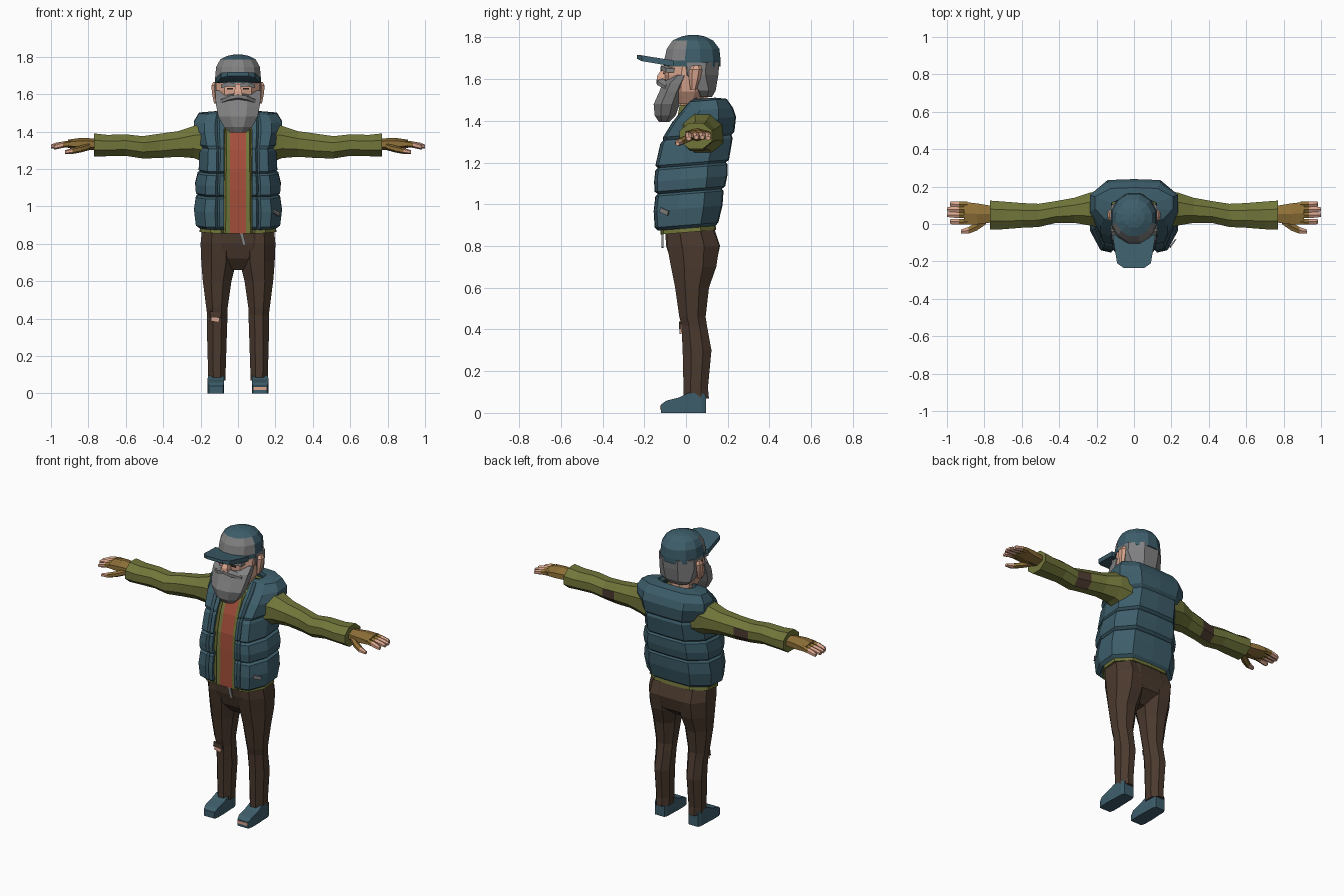
import bpy, bmesh, math
from mathutils import Matrix


def colour(name, r, g, b):
    m = bpy.data.materials.new(name)
    m.diffuse_color = (r, g, b, 1)
    return m


TEAL = colour("teal", 0.047, 0.112, 0.147)
OLIVE = colour("olive", 0.165, 0.18, 0.042)
BROWN = colour("dark_brown", 0.07, 0.042, 0.028)
RED = colour("brick_red", 0.37, 0.075, 0.042)
GREY = colour("grey", 0.22, 0.22, 0.225)
SKIN = colour("skin", 0.70, 0.38, 0.27)
MUSTARD = colour("mustard", 0.28, 0.165, 0.04)


def finish(name, bm, mats, rule=None, side=1):
    """Turn a bmesh into an object; rule(centre, normal) picks the material."""
    if side < 0:
        bmesh.ops.scale(bm, vec=(-1, 1, 1), verts=bm.verts)
    bmesh.ops.recalc_face_normals(bm, faces=bm.faces)
    bm.normal_update()
    if rule:
        for f in bm.faces:
            c, nrm = f.calc_center_median(), f.normal.copy()
            c.x *= side
            nrm.x *= side
            f.material_index = rule(c, nrm)
    me = bpy.data.meshes.new(name)
    bm.to_mesh(me)
    bm.free()
    for m in mats:
        me.materials.append(m)
    ob = bpy.data.objects.new(name, me)
    bpy.context.scene.collection.objects.link(ob)
    return ob


def bridge(bm, rings, closed=True):
    n = len(rings[0])
    for a, b in zip(rings, rings[1:]):
        for i in range(n if closed else n - 1):
            j = (i + 1) % n
            bm.faces.new((a[i], a[j], b[j], b[i]))
    if closed:
        bm.faces.new(rings[0])
        bm.faces.new(rings[-1])


def loft(name, axis, secs, mats, n=8, rule=None, side=1):
    """Skin n-sided sections (t, a0, a1, b0, b1) along an axis."""
    ang = [2 * math.pi * (i + 0.5) / n for i in range(n)]
    mc = max(math.cos(a) for a in ang)
    ms = max(math.sin(a) for a in ang)
    bm = bmesh.new()
    rings = []
    for t, a0, a1, b0, b1 in secs:
        ring = []
        for a in ang:
            p = [(a0 + a1) / 2 + (a1 - a0) / 2 * math.cos(a) / mc,
                 (b0 + b1) / 2 + (b1 - b0) / 2 * math.sin(a) / ms]
            p.insert(axis, t)
            ring.append(bm.verts.new(p))
        rings.append(ring)
    bridge(bm, rings)
    return finish(name, bm, mats, rule, side)


def sym(secs):
    """Sections (z, half width, y0, y1) centred on x = 0."""
    return [(z, -w, w, y0, y1) for z, w, y0, y1 in secs]


def torso(name, secs, ox, closed, mats, rule=None):
    """Garment body from (z, half width, front y, back y), split at x = ox."""
    bm = bmesh.new()
    rings = []
    for z, w, yf, yb in secs:
        k, d = w - ox, yb - yf
        half = [(ox, yf), (ox + .15 * k, yf - .005), (ox + .22 * k, yf + .012),
                (ox + .3 * k, yf - .003), (ox + .65 * k, yf + .01),
                (w, yf + .35 * d), (w, yf + .72 * d), (.6 * w, yb - .005)]
        pts = half + [(0, yb)] + [(-x, y) for x, y in reversed(half)]
        rings.append([bm.verts.new((x, y, z + .08 * y)) for x, y in pts])
    bridge(bm, rings, closed)
    return finish(name, bm, mats, rule)


def plate(name, loc, size, mat, rot_y=0, rot_z=0):
    bm = bmesh.new()
    bmesh.ops.create_cube(bm, size=1)
    bmesh.ops.scale(bm, vec=size, verts=bm.verts)
    m = Matrix.Translation(loc) @ Matrix.Rotation(rot_z, 4, 'Z') @ Matrix.Rotation(rot_y, 4, 'Y')
    bmesh.ops.transform(bm, matrix=m, verts=bm.verts)
    return finish(name, bm, [mat])


# Quilted vest, open at the front
vest = torso("vest", [
    (.885, .205, -.13, .14), (.90, .225, -.145, .155), (.98, .235, -.15, .175),
    (1.05, .225, -.142, .18), (1.06, .21, -.13, .172), (1.072, .225, -.145, .188),
    (1.12, .229, -.148, .198), (1.175, .215, -.142, .2), (1.185, .2, -.13, .19),
    (1.197, .21, -.142, .206), (1.30, .205, -.118, .224), (1.315, .2, -.105, .218),
    (1.33, .215, -.105, .232), (1.40, .235, -.06, .24), (1.445, .235, -.02, .225),
    (1.49, .208, .02, .195), (1.50, .12, .04, .14)], .075, False, [TEAL])
sol = vest.modifiers.new("thickness", 'SOLIDIFY')
sol.thickness = .025
sol.offset = -1
plate("vest_tear", (.207, -.104, .965), (.05, .008, .022), GREY, .35, math.radians(54))

# Jacket with the shirt showing down the middle
torso("jacket", [
    (.865, .205, -.118, .145), (.90, .2, -.118, .14), (1.1, .19, -.117, .155),
    (1.2, .18, -.112, .17), (1.31, .17, -.085, .185), (1.39, .17, -.05, .185),
    (1.455, .11, -.01, .15)], .042, True, [OLIVE, RED],
    lambda c, n: int(abs(c.x) < .01 and n.y < -.4))
loft("collar", 2, sym([(1.40, .1, -.045, .13), (1.475, .085, -.03, .125)]), [OLIVE])

# Trousers
loft("hips", 2, sym([(.66, .06, -.02, .07), (.72, .17, -.07, .145),
                     (.80, .2, -.095, .163), (.90, .19, -.102, .13)]), [BROWN])
plate("belt_end", (.022, -.112, .84), (.018, .009, .1), GREY, -.25)
plate("knee_tear", (-.12, -.026, .405), (.045, .008, .045), SKIN, .2)
plate("knee_patch", (-.12, -.028, .42), (.06, .009, .03), BROWN, .1)

for side, tag in ((1, "left"), (-1, "right")):
    loft(tag + "_trouser_leg", 2, [
        (.07, .068, .158, -.012, .11), (.12, .066, .16, -.012, .105),
        (.30, .06, .165, -.016, .122), (.42, .056, .165, -.022, .10),
        (.46, .055, .17, -.032, .094), (.60, .035, .188, -.052, .11),
        (.70, .01, .196, -.072, .145), (.80, .005, .2, -.09, .16),
        (.88, .01, .19, -.09, .13)], [BROWN], side=side)
    # Shoe, with a flat sole
    loft(tag + "_shoe", 1, [
        (-.12, .08, .155, 0, .04), (-.095, .074, .162, 0, .058),
        (-.03, .074, .163, 0, .075), (.01, .076, .16, 0, .095),
        (.075, .078, .158, 0, .095), (.095, .085, .15, 0, .085)], [TEAL], 4, side=side)
    # Sleeve with a worn elbow patch
    loft(tag + "_sleeve", 0, [
        (.14, -.03, .18, 1.22, 1.46), (.235, -.008, .168, 1.258, 1.43),
        (.32, .006, .14, 1.265, 1.402), (.42, .005, .122, 1.258, 1.388),
        (.51, -.016, .108, 1.256, 1.375), (.60, -.02, .112, 1.27, 1.385),
        (.70, -.028, .12, 1.268, 1.382), (.77, -.03, .125, 1.265, 1.39)],
        [OLIVE, BROWN], 8,
        lambda c, n: int(.42 < c.x < .51 and n.y > .3 and n.z < .3), side)
    # Fingerless glove
    loft(tag + "_glove", 0, [
        (.75, .01, .095, 1.302, 1.362), (.84, -.002, .11, 1.302, 1.366),
        (.91, -.002, .118, 1.312, 1.356)], [MUSTARD], 6, side=side)
    for i, (y, tip, z) in enumerate(((.105, .985, 1.318), (.077, 1.0, 1.322),
                                     (.048, 1.0, 1.322), (.012, .985, 1.316))):
        loft(f"{tag}_finger_{i + 1}", 0, [
            (.89, y - .015, y + .015, 1.317, 1.352),
            (.935, y - .016, y + .016, 1.313, 1.347),
            (.975, y - .014, y + .016, z - .012, z + .018),
            (tip, y - .009, y + .012, z - .012, z + .008)], [MUSTARD, SKIN], 6,
            lambda c, n: int(c.x > .925), side)
    loft(tag + "_thumb", 0, [
        (.79, .0, .04, 1.302, 1.34), (.84, -.035, .01, 1.288, 1.325),
        (.885, -.052, -.016, 1.28, 1.312), (.925, -.05, -.03, 1.28, 1.3)],
        [MUSTARD, SKIN], 6, lambda c, n: int(c.x > .875), side)
    # Ear, eyebrow and eye socket
    loft(tag + "_ear", 2, [
        (1.55, .11, .128, .02, .05), (1.60, .11, .138, .015, .068),
        (1.645, .11, .143, .015, .078), (1.665, .11, .132, .03, .07)], [SKIN], 6, side=side)
    loft(tag + "_eyebrow", 0, [
        (.012, -.122, -.09, 1.638, 1.655), (.05, -.12, -.08, 1.642, 1.665),
        (.09, -.095, -.05, 1.632, 1.652)], [GREY], 4, side=side)
    plate(tag + "_eye", (side * .043, -.107, 1.628), (.03, .008, .008), BROWN)
    # Moustache half
    loft(tag + "_moustache", 0, [
        (0, -.142, -.09, 1.572, 1.605), (.045, -.138, -.08, 1.562, 1.60),
        (.095, -.1, -.05, 1.545, 1.575)], [GREY], 6, side=side)

# Bare toes through the worn shoe
plate("toes", (.1175, -.119, .026), (.07, .009, .018), SKIN)

# Head
loft("neck", 2, sym([(1.40, .065, -.02, .11), (1.54, .065, -.035, .10)]), [SKIN])
loft("head", 2, sym([(1.48, .07, -.06, .07), (1.54, .108, -.1, .12),
                     (1.62, .118, -.108, .14), (1.69, .115, -.1, .15)]), [SKIN], 10)
loft("nose", 2, [(1.595, -.024, .024, -.14, -.08), (1.615, -.02, .02, -.138, -.08),
                 (1.655, -.009, .009, -.112, -.08)], [SKIN], 4)
loft("hair", 2, sym([(1.515, .075, .05, .125), (1.545, .105, .03, .142),
                     (1.62, .122, -.055, .155), (1.68, .122, -.06, .16)]), [GREY], 8)
loft("beard", 2, sym([(1.395, .045, -.13, -.08), (1.425, .075, -.15, -.05),
                      (1.48, .105, -.155, -.03), (1.54, .117, -.128, -.01),
                      (1.58, .121, -.112, .01), (1.62, .122, -.06, .015)]), [GREY], 8)

# Cap with a grey front panel
loft("cap", 2, sym([(1.66, .121, -.105, .165), (1.69, .122, -.105, .166),
                    (1.745, .117, -.092, .16), (1.785, .095, -.065, .13),
                    (1.805, .055, -.02, .09), (1.812, .02, .015, .055)]),
     [TEAL, GREY], 12, lambda c, n: int(1.69 < c.z < 1.79 and c.y < -.01))
loft("cap_brim", 1, [
    (-.235, -.055, .055, 1.697, 1.717), (-.21, -.09, .09, 1.686, 1.714),
    (-.15, -.1, .1, 1.676, 1.704), (-.06, -.115, .115, 1.66, 1.69)], [TEAL], 4)
